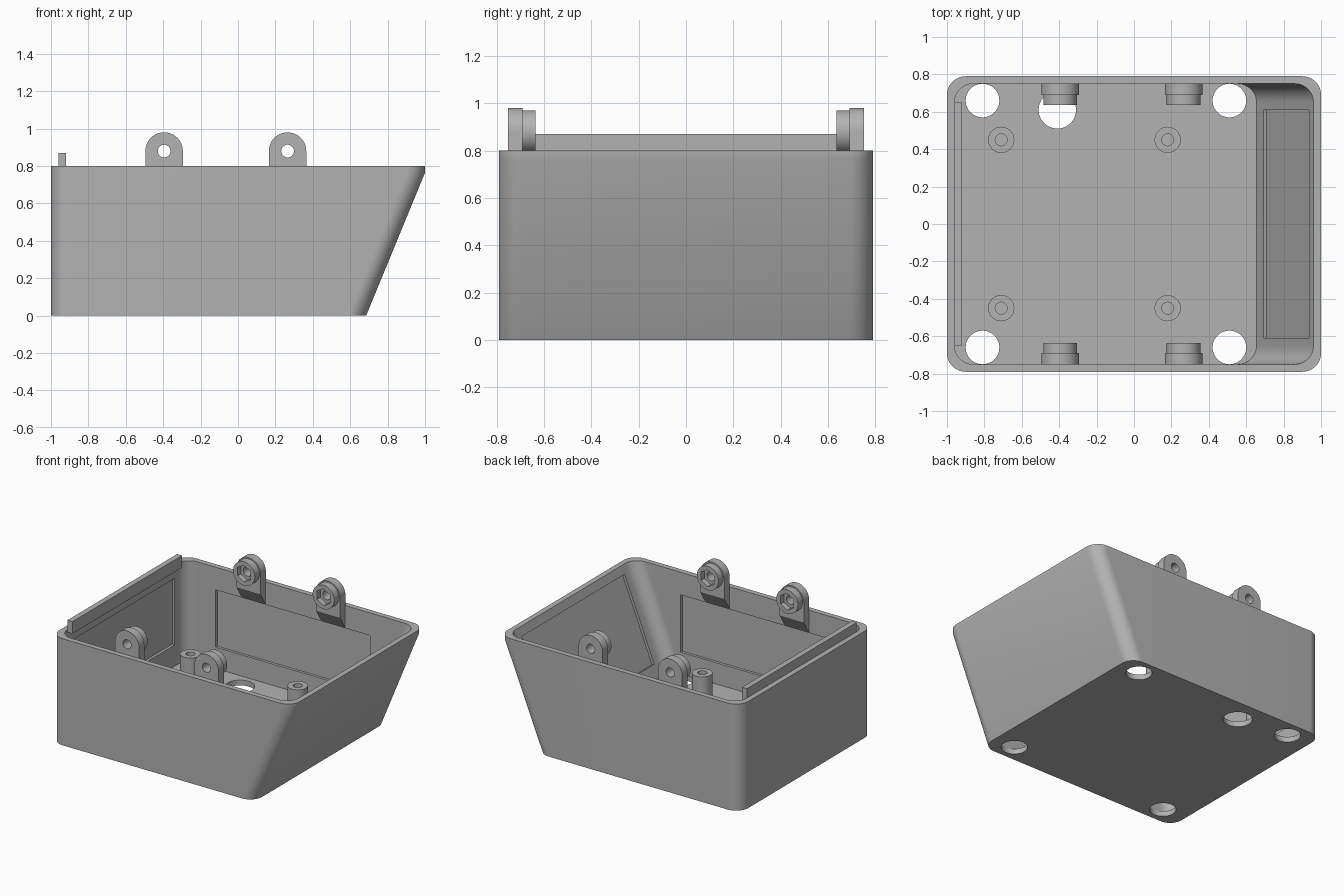
import bpy, bmesh, math
from mathutils import Matrix, Vector

if "Cube" in bpy.data.objects:
    bpy.data.objects.remove(bpy.data.objects["Cube"])

grey = bpy.data.materials.new("plain grey")
grey.use_nodes = True
grey.diffuse_color = (0.45, 0.45, 0.45, 1)
grey.node_tree.nodes["Principled BSDF"].inputs["Base Color"].default_value = grey.diffuse_color


def finish(bm, name):
    bmesh.ops.recalc_face_normals(bm, faces=bm.faces)
    me = bpy.data.meshes.new(name)
    bm.to_mesh(me)
    bm.free()
    me.materials.append(grey)
    ob = bpy.data.objects.new(name, me)
    bpy.context.collection.objects.link(ob)
    return ob


def box(name, lo, hi):
    bm = bmesh.new()
    bmesh.ops.create_cube(bm, size=1)
    lo, hi = Vector(lo), Vector(hi)
    for v in bm.verts:
        v.co = v.co * (hi - lo) + (lo + hi) / 2
    return finish(bm, name)


def cylinder(name, r, start, end, sides=48):
    a, b = Vector(start), Vector(end)
    bm = bmesh.new()
    turn = (b - a).to_track_quat("Z", "Y").to_matrix().to_4x4()
    bmesh.ops.create_cone(bm, cap_ends=True, segments=sides, radius1=r, radius2=r,
                          depth=(b - a).length, matrix=Matrix.Translation((a + b) / 2) @ turn)
    return finish(bm, name)


def loft(name, levels, half_y, r, steps=12):
    """Stack of rounded rectangles, each level given as z, left x, right x."""
    bm = bmesh.new()
    rings = []
    for z, x0, x1 in levels:
        ring = []
        corners = [(x1 - r, half_y - r), (x0 + r, half_y - r),
                   (x0 + r, r - half_y), (x1 - r, r - half_y)]
        for q, (cx, cy) in enumerate(corners):
            for s in range(steps + 1):
                a = (q + s / steps) * math.pi / 2
                ring.append(bm.verts.new((cx + r * math.cos(a), cy + r * math.sin(a), z)))
        rings.append(ring)
    n = len(rings[0])
    for low, high in zip(rings, rings[1:]):
        for i in range(n):
            j = (i + 1) % n
            bm.faces.new((low[i], low[j], high[j], high[i]))
    bm.faces.new(rings[0])
    bm.faces.new(rings[-1])
    return finish(bm, name)


def combine(ob, other, operation="DIFFERENCE"):
    mod = ob.modifiers.new("cut", "BOOLEAN")
    mod.operation, mod.solver, mod.object = operation, "EXACT", other
    bpy.context.view_layer.objects.active = ob
    bpy.ops.object.modifier_apply(modifier=mod.name)
    bpy.data.objects.remove(other)


def smooth(ob):
    bpy.ops.object.select_all(action="DESELECT")
    ob.select_set(True)
    bpy.context.view_layer.objects.active = ob
    bpy.ops.object.shade_smooth_by_angle(angle=math.radians(30))


# Open case with one sloping end
WALL, RIM = 0.04, 0.8


def inner_x(z):
    return 0.655 + 0.401 * (z - WALL)


case = loft("case", [(0, -1, 0.685), (0.765, -1, 1), (RIM, -1, 1)], 0.79, 0.1)
combine(case, loft("cavity", [(WALL, -0.96, inner_x(WALL)), (0.84, -0.96, inner_x(0.84))], 0.75, 0.1))

# Shallow recesses inside all four walls
for side in (-1, 1):
    combine(case, box("recess", (-0.71, min(side * 0.7, side * 0.77), 0.2),
                      (0.57, max(side * 0.7, side * 0.77), 0.63)))
combine(case, box("recess", (-0.98, -0.62, 0.2), (-0.9, 0.62, 0.7)))
slope = box("recess", (-0.05, -0.61, 0), (0.02, 0.61, 1))
outward = Vector((1, 0, -0.401)).normalized()
for v in slope.data.vertices:
    z = 0.13 if v.co.z < 0.5 else 0.74
    v.co = Vector((inner_x(z), v.co.y, z)) + outward * v.co.x
combine(case, slope)

# Round openings in the floor
for x, y, r in [(-0.81, 0.66, 0.09), (-0.81, -0.66, 0.09), (0.51, 0.66, 0.09),
                (0.51, -0.66, 0.09), (-0.41, 0.61, 0.1)]:
    combine(case, cylinder("opening", r, (x, y, -0.1), (x, y, 0.1)))
smooth(case)

# Screw posts with blind holes
for x in (-0.71, 0.18):
    for y in (-0.45, 0.45):
        post = cylinder("screw_post", 0.07, (x, y, 0.03), (x, y, 0.265))
        combine(post, cylinder("bore", 0.032, (x, y, 0.05), (x, y, 0.3)))
        smooth(post)

# Locating lip along the upright end
box("end_lip", (-0.961, -0.65, 0.78), (-0.92, 0.65, 0.87))

# Hinge lug: rounded plate with a chamfered foot, round boss and nut pocket
AXIS, HALF = 0.88, 0.1
bm = bmesh.new()
outline = [(-HALF, 0.63)] + [(-HALF * math.cos(a), AXIS + HALF * math.sin(a))
           for a in [math.pi * i / 24 for i in range(25)]] + [(HALF, 0.63)]
face = bm.faces.new([bm.verts.new((x, 0.752, z)) for x, z in outline])
new = bmesh.ops.extrude_face_region(bm, geom=[face])["geom"]
for v in new:
    if isinstance(v, bmesh.types.BMVert):
        v.co.y = 0.69
        v.co.z = max(v.co.z, 0.73)
lug = finish(bm, "hinge_lug")
combine(lug, cylinder("boss", 0.09, (0, 0.635, AXIS), (0, 0.72, AXIS)), "UNION")
combine(lug, cylinder("bore", 0.034, (0, 0.5, AXIS), (0, 0.9, AXIS)))
combine(lug, cylinder("pocket", 0.063, (0, 0.6, AXIS), (0, 0.675, AXIS), 6))
smooth(lug)
for x in (-0.395, 0.265):
    for turn in (0, math.pi):
        copy = lug.copy()
        copy.location.x = x
        copy.rotation_euler.z = turn
        bpy.context.collection.objects.link(copy)
bpy.data.objects.remove(lug)
